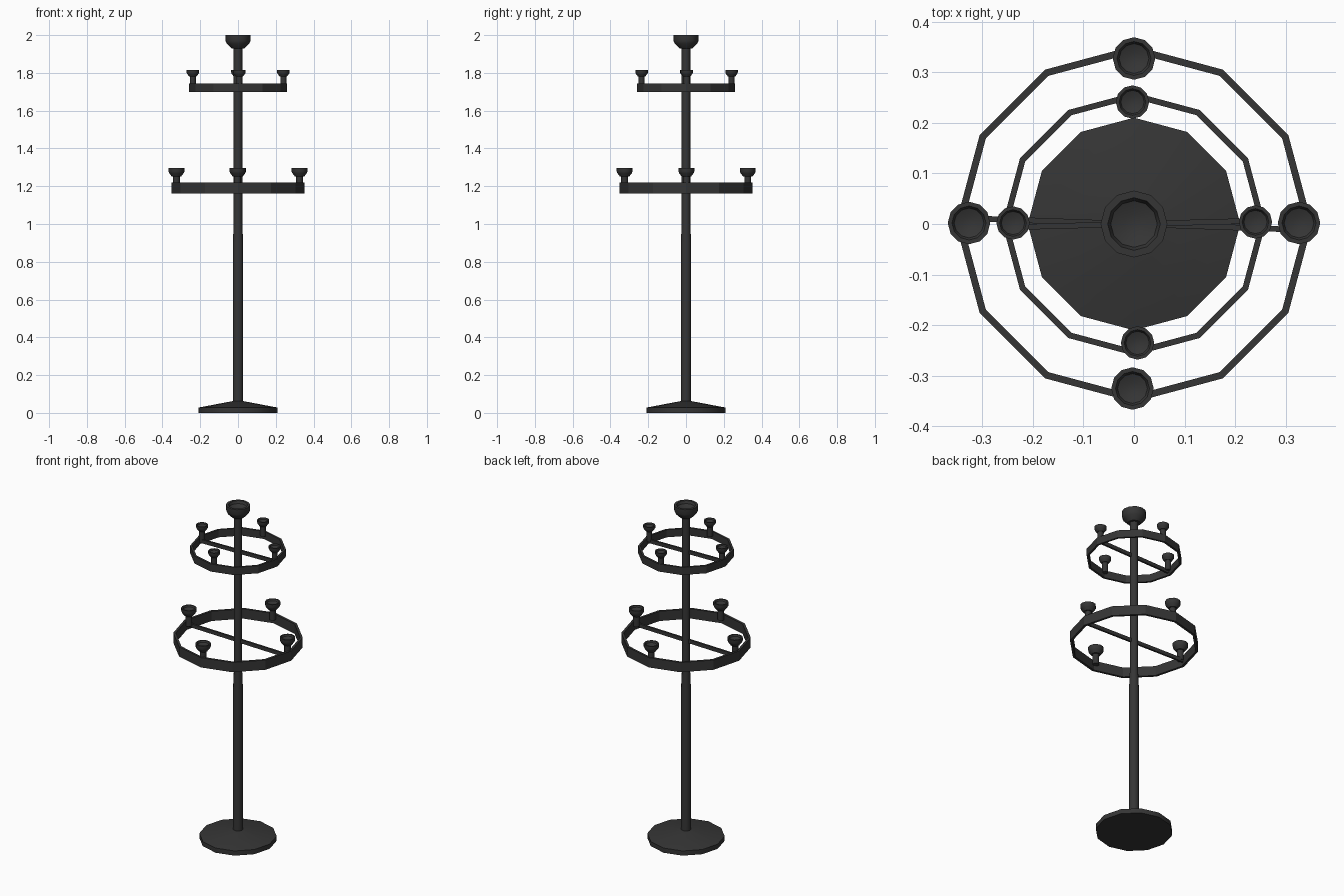
import bpy, bmesh, math

if "Cube" in bpy.data.objects:
    bpy.data.objects.remove(bpy.data.objects["Cube"])

iron = bpy.data.materials.new("dark iron")
iron.diffuse_color = (0.036, 0.036, 0.036, 1)
iron.use_nodes = True
iron.node_tree.nodes["Principled BSDF"].inputs["Base Color"].default_value = iron.diffuse_color


def finish(name, bm, angle=None):
    bmesh.ops.remove_doubles(bm, verts=bm.verts, dist=1e-5)
    bmesh.ops.recalc_face_normals(bm, faces=bm.faces)
    me = bpy.data.meshes.new(name)
    bm.to_mesh(me)
    bm.free()
    me.materials.append(iron)
    ob = bpy.data.objects.new(name, me)
    bpy.context.collection.objects.link(ob)
    if angle:
        bpy.context.view_layer.objects.active = ob
        ob.select_set(True)
        bpy.ops.object.shade_smooth_by_angle(angle=math.radians(angle))
        ob.select_set(False)
    return ob


def lathe(name, profile, loc=(0, 0), sides=12, closed=False, angle=None):
    """Spin an (r, z) profile around a vertical axis."""
    bm = bmesh.new()
    rings = [[bm.verts.new((loc[0] + r * math.cos(2 * math.pi * i / sides),
                            loc[1] + r * math.sin(2 * math.pi * i / sides), z))
              for i in range(sides)] for r, z in profile]
    n = len(rings)
    for k in range(n if closed else n - 1):
        a, b = rings[k], rings[(k + 1) % n]
        for i in range(sides):
            j = (i + 1) % sides
            bm.faces.new((a[i], a[j], b[j], b[i]))
    if not closed:
        bm.faces.new(rings[0])
        bm.faces.new(rings[-1])
    return finish(name, bm, angle)


def bar(name, length, width, height, z, degrees):
    bm = bmesh.new()
    bmesh.ops.create_cube(bm, size=1)
    for v in bm.verts:
        v.co.x *= length
        v.co.y *= width
        v.co.z *= height
    ob = finish(name, bm)
    ob.location.z = z
    ob.rotation_euler.z = math.radians(degrees)


# foot and pole
lathe("base", [(0.21, 0), (0.21, 0.028), (0.03, 0.062)], angle=35)
lathe("pole", [(0.027, 0.04), (0.027, 0.9), (0.023, 1.0), (0.023, 1.95)], angle=35)

# large candle cup on top
lathe("top_cup", [(0.035, 1.93), (0.06, 1.955), (0.066, 1.97), (0.066, 2.0),
                  (0.052, 2.0), (0.046, 1.985), (0.02, 1.975)], angle=35)


def tier(label, r, z0, z1, thick, cup_r, cup_top, stem_r, spots, tilt):
    # hoop
    lathe(label + "_ring", [(r, z0), (r, z1), (r - thick, z1), (r - thick, z0)],
          closed=True)
    # cross bar through the pole
    mid = (z0 + z1) / 2
    bar(label + "_cross_bar", 2 * r - thick * 2, 0.011, 0.022, mid, tilt)
    # candle cups on short stems
    h = cup_r * 1.05
    for i, p in enumerate(spots):
        lathe(f"{label}_stem_{i}", [(stem_r, mid), (stem_r, cup_top - h * 0.8)],
              p, angle=35)
        lathe(f"{label}_cup_{i}",
              [(cup_r * 0.6, cup_top - h), (cup_r * 0.9, cup_top - h * 0.62),
               (cup_r, cup_top - h * 0.42), (cup_r, cup_top),
               (cup_r * 0.8, cup_top), (cup_r * 0.7, cup_top - h * 0.2),
               (cup_r * 0.3, cup_top - h * 0.35)], p, angle=35)


tier("lower", 0.352, 1.162, 1.22, 0.014, 0.042, 1.296, 0.018,
     [(0.326, 0.002), (0, 0.327), (-0.326, 0.002), (-0.003, -0.325)], -2)
tier("upper", 0.26, 1.70, 1.745, 0.012, 0.033, 1.816, 0.016,
     [(0.24, 0.004), (-0.003, 0.241), (-0.239, 0.002), (0.007, -0.235)], 1.5)
